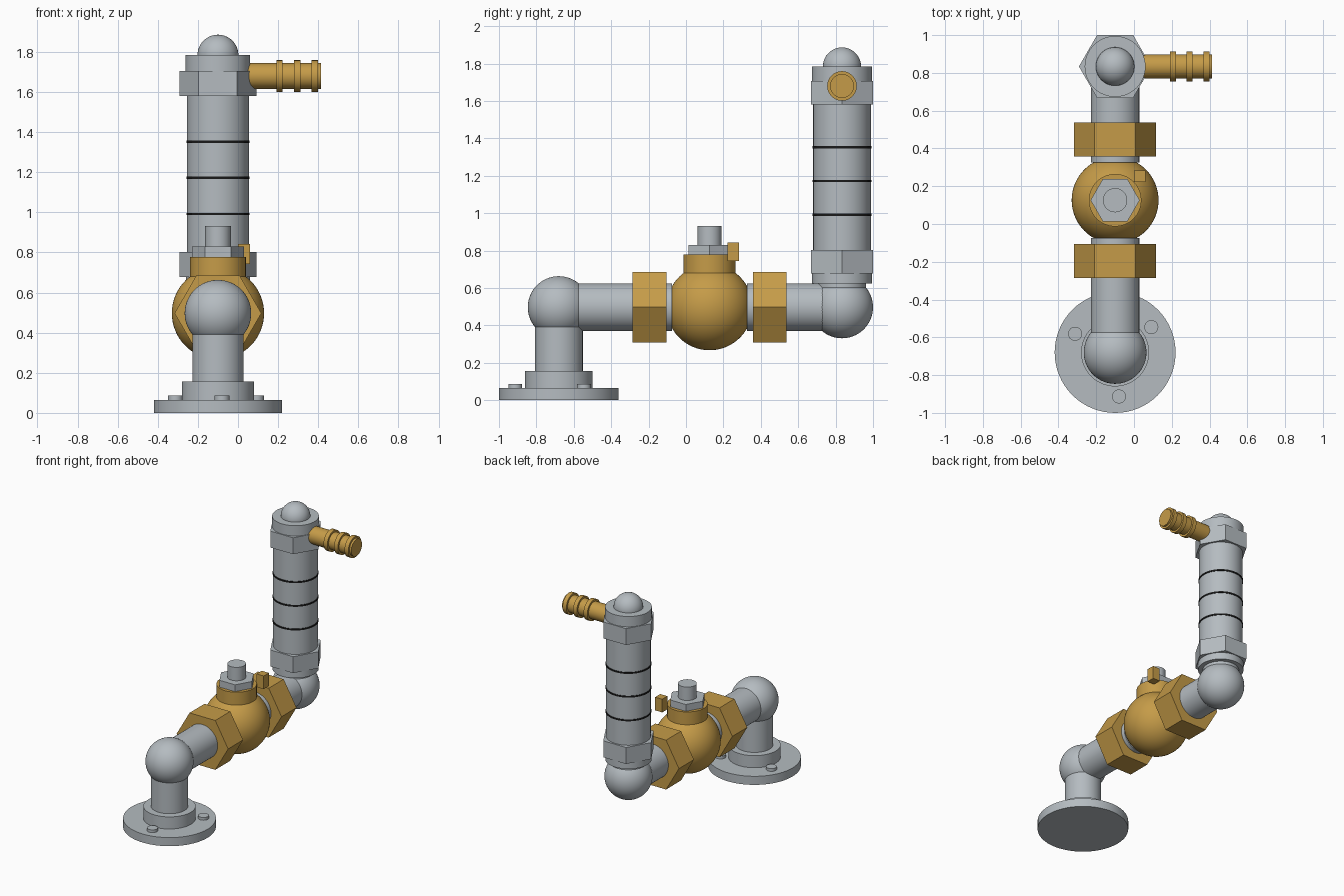
import bpy
import math
from mathutils import Vector

if "Cube" in bpy.data.objects:
    bpy.data.objects.remove(bpy.data.objects["Cube"], do_unlink=True)


def material(name, rgb):
    mat = bpy.data.materials.new(name)
    mat.use_nodes = True
    mat.diffuse_color = (*rgb, 1)
    mat.node_tree.nodes["Principled BSDF"].inputs["Base Color"].default_value = (*rgb, 1)
    return mat


STEEL = material("steel grey", (0.46, 0.50, 0.53))
BRASS = material("brass", (0.56, 0.33, 0.065))
BLACK = material("black", (0.01, 0.01, 0.01))

AXIS_X = -0.1      # every pipe lies in this plane
PIPE_Z = 0.497     # height of the level run
FRONT_Y, VALVE_Y, BACK_Y = -0.68, 0.126, 0.834
PIPE_R = 0.128


def finish(name, mat, smooth=True):
    obj = bpy.context.object
    obj.name = name
    obj.data.materials.append(mat)
    if smooth:
        bpy.ops.object.shade_smooth_by_angle(angle=math.radians(35))
    return obj


def rod(name, mat, start, end, radius, sides=64):
    """Cylinder or hexagonal prism between two points."""
    a, b = Vector(start), Vector(end)
    d = b - a
    bpy.ops.mesh.primitive_cylinder_add(
        vertices=sides, radius=radius, depth=d.length, location=(a + b) / 2,
        rotation=d.to_track_quat('Z', 'Y').to_euler())
    return finish(name, mat, sides > 8)


def upright(name, mat, y, z0, z1, radius, sides=64):
    obj = rod(name, mat, (AXIS_X, y, z0), (AXIS_X, y, z1), radius, sides)
    obj.rotation_euler = (0, 0, math.pi / 2 if sides == 6 else 0)
    return obj


def level(name, mat, y0, y1, radius, sides=64):
    obj = rod(name, mat, (AXIS_X, y0, PIPE_Z), (AXIS_X, y1, PIPE_Z), radius, sides)
    # hexagon corners point sideways
    obj.rotation_euler = (math.pi / 2, math.pi / 2 if sides == 6 else 0, 0)
    return obj


def ball(name, mat, y, z, radius):
    bpy.ops.mesh.primitive_uv_sphere_add(segments=64, ring_count=32, radius=radius,
                                         location=(AXIS_X, y, z))
    return finish(name, mat)


# Floor flange with three bolts
upright("floor_flange", STEEL, FRONT_Y, 0, 0.065, 0.32)
upright("flange_hub", STEEL, FRONT_Y, 0.06, 0.157, 0.18)
for i in range(3):
    a = math.radians(35 + 120 * i)
    x, y = AXIS_X + 0.234 * math.cos(a), FRONT_Y + 0.234 * math.sin(a)
    rod(f"flange_bolt_{i + 1}", STEEL, (x, y, 0.05), (x, y, 0.086), 0.037, 32)

# Pipes and elbows
upright("riser_pipe", STEEL, FRONT_Y, 0.15, PIPE_Z, PIPE_R)
ball("front_elbow", STEEL, FRONT_Y, PIPE_Z, 0.166)
level("front_pipe", STEEL, FRONT_Y, VALVE_Y - 0.2, PIPE_R)
level("back_pipe", STEEL, VALVE_Y + 0.2, BACK_Y, PIPE_R)
ball("back_elbow", STEEL, BACK_Y, PIPE_Z, 0.166)

# Ball valve
ball("valve_body", BRASS, VALVE_Y, PIPE_Z, 0.23)
for name, side in (("front", -1), ("back", 1)):
    level(f"valve_{name}_nut", BRASS, VALVE_Y + side * 0.231,
          VALVE_Y + side * 0.411, 0.2165, 6)
upright("valve_neck", BRASS, VALVE_Y, 0.55, 0.778, 0.139)
upright("stem_nut", STEEL, VALVE_Y, 0.77, 0.83, 0.13, 6)
upright("valve_stem", STEEL, VALVE_Y, 0.8, 0.932, 0.064)
bpy.ops.mesh.primitive_cube_add(size=1, location=(0.031, 0.253, 0.793))
bpy.context.object.scale = (0.06, 0.062, 0.1)
finish("handle_stop", BRASS, False)

# Filter column
upright("column_inlet", STEEL, BACK_Y, PIPE_Z, 0.64, PIPE_R)
upright("column_collar", STEEL, BACK_Y, 0.625, 0.69, 0.16)
upright("column_tube", STEEL, BACK_Y, 0.65, 1.72, 0.154)
for name, z in (("lower", 0.677), ("upper", 1.581)):
    upright(f"column_{name}_nut", STEEL, BACK_Y, z, z + 0.125, 0.1915, 6)
for i in range(3):
    z = 0.992 + 0.18 * i
    upright(f"column_band_{i + 1}", BLACK, BACK_Y, z - 0.006, z + 0.006, 0.158)
upright("column_cap", STEEL, BACK_Y, 1.7, 1.784, 0.161)
ball("cap_dome", STEEL, BACK_Y, 1.784, 0.102)

# Barbed hose outlet
OUT_Z = 1.68
rod("hose_outlet", BRASS, (AXIS_X, BACK_Y, OUT_Z), (0.414, BACK_Y, OUT_Z), 0.064, 48)
for i in range(3):
    x = 0.207 + 0.088 * i
    rod(f"hose_barb_{i + 1}", BRASS, (x - 0.016, BACK_Y, OUT_Z),
        (x + 0.016, BACK_Y, OUT_Z), 0.079, 48)
